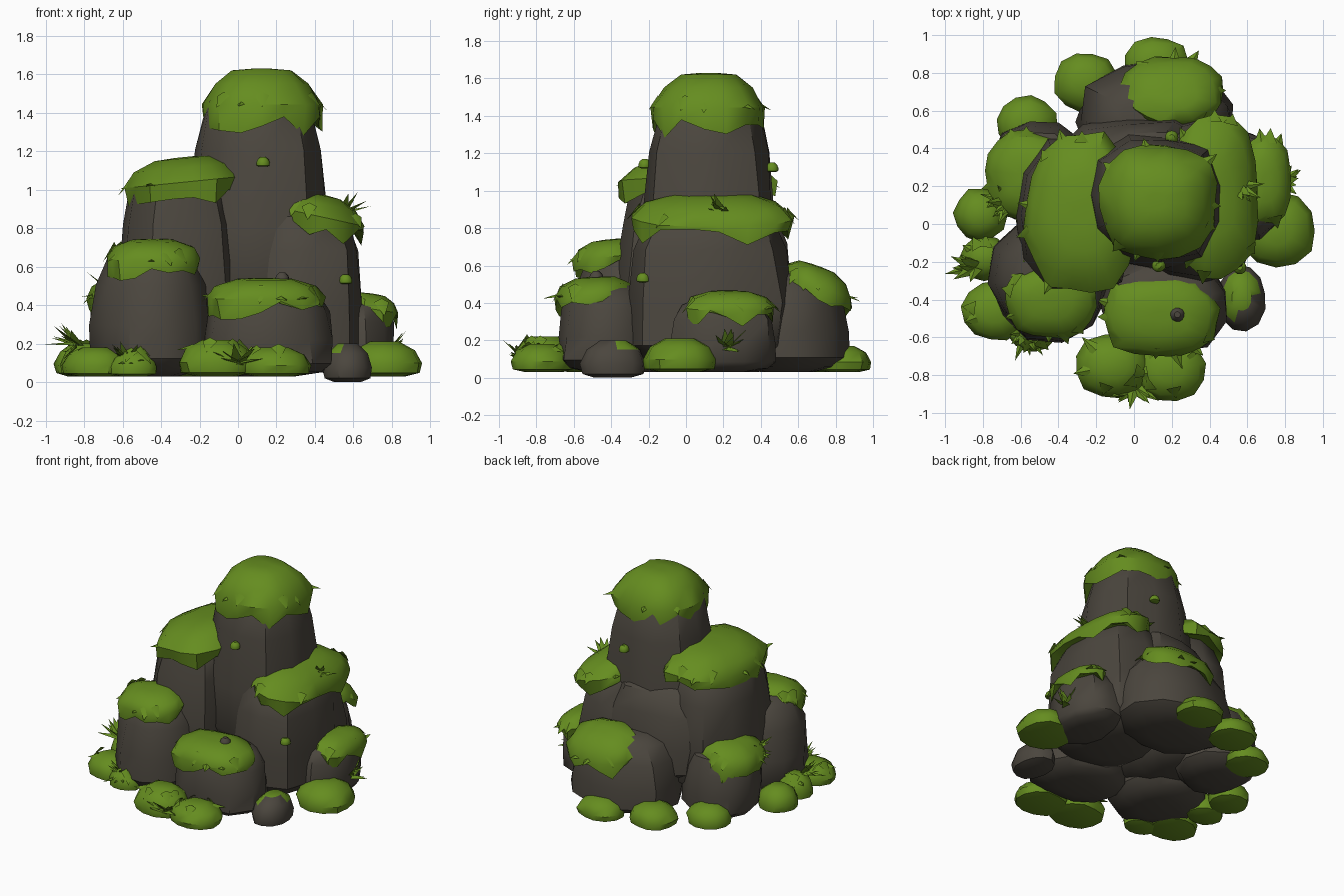
import bpy, bmesh, math, random
from mathutils import Vector

cube = bpy.data.objects.get("Cube")
if cube:
    bpy.data.objects.remove(cube, do_unlink=True)


def make_material(name, color):
    mat = bpy.data.materials.new(name)
    mat.use_nodes = True
    mat.diffuse_color = color
    shader = mat.node_tree.nodes["Principled BSDF"]
    shader.inputs["Base Color"].default_value = color
    shader.inputs["Roughness"].default_value = 0.9
    return mat


moss = make_material("moss green", (0.13, 0.265, 0.014, 1))
stone = make_material("dark stone", (0.07, 0.061, 0.048, 1))
parts = []


def finish(name, bm, materials):
    bmesh.ops.recalc_face_normals(bm, faces=bm.faces)
    mesh = bpy.data.meshes.new(name)
    bm.to_mesh(mesh)
    bm.free()
    for mat in materials:
        mesh.materials.append(mat)
    obj = bpy.data.objects.new(name, mesh)
    bpy.context.collection.objects.link(obj)
    parts.append(obj)
    return obj


def loft(bm, center, radii, profile, sides, rng, jitter, power=2.4, ragged=0, tilt=(0, 0)):
    """Stack squarish rings of (radius factor, height); ragged shakes the hem ring."""
    wobble = [1 + rng.uniform(-jitter, jitter) for _ in range(sides)]
    turn = rng.uniform(0, math.pi)
    rings = []
    for index, (scale, height) in enumerate(profile):
        ring = []
        for side in range(sides):
            angle = turn + math.tau * side / sides
            c, s = math.cos(angle), math.sin(angle)
            r = (abs(c) ** power + abs(s) ** power) ** (-1 / power)
            r *= scale * wobble[side] * (1 + rng.uniform(-jitter, jitter))
            x, y = c * r * radii[0], s * r * radii[1]
            z = height + x * tilt[0] + y * tilt[1]
            if index == 1:
                z += rng.uniform(-1, 1) * ragged
            ring.append(bm.verts.new((center[0] + x, center[1] + y, z)))
        rings.append(ring)
    for low, high in zip(rings, rings[1:]):
        for i in range(sides):
            j = (i + 1) % sides
            bm.faces.new((low[i], low[j], high[j], high[i]))
    for ring in (rings[0], rings[-1]):
        bm.faces.new(ring)
    return rings


def leaf(bm, root, direction, length, width):
    """A small folded blade growing out of the moss."""
    across = direction.cross(Vector((0, 0, 1))).normalized() * width
    fold = Vector((0, 0, width * 0.5))
    a, b, c, tip = [bm.verts.new(p) for p in (
        root - across, root + across, root + fold, root + direction * length)]
    for face in ((a, c, tip), (c, b, tip), (b, a, tip)):
        bm.faces.new(face)


def fringe(bm, ring, center, rng, count):
    for vert in rng.sample(ring, count):
        out = Vector((vert.co.x - center[0], vert.co.y - center[1], 0)).normalized()
        out.z = rng.uniform(-1.4, 0.3)
        leaf(bm, vert.co - out * 0.04, out.normalized(), rng.uniform(0.07, 0.11), 0.04)


def rock(name, x, y, rx, ry, low, high, taper, seed):
    rng = random.Random(seed)
    bm = bmesh.new()
    shape = ((0, 0.4), (0.05, 0.8), (0.14, 0.97), (0.4, 1), (0.72, 0.95), (0.92, 0.8), (1, 0.5))
    profile = [(r * (1 - taper * f), low + (high - low) * f) for f, r in shape]
    loft(bm, (x, y), (rx, ry), profile, 11, rng, 0.045)
    finish(name, bm, [stone])


def moss_cap(name, x, y, rx, ry, low, high, tilt, shoulder, seed):
    rng = random.Random(seed)
    bm = bmesh.new()
    shape = ((0.8, 0.25), (1.0, 0.0), (1.03, 0.38), (shoulder, 0.74), (0.5, 0.97), (0.15, 1.0))
    profile = [(r, low + (high - low) * f) for r, f in shape]
    rings = loft(bm, (x, y), (rx, ry), profile, 17, rng, 0.045, ragged=0.055, tilt=tilt)
    fringe(bm, rings[2], (x, y), rng, 8)
    finish(name, bm, [moss])


def mound(name, x, y, rx, ry, high, blades, seed, mat=moss, low=0.03):
    rng = random.Random(seed)
    bm = bmesh.new()
    shape = ((0.55, 0.0), (0.95, 0.1), (1.0, 0.38), (0.82, 0.75), (0.4, 1.0))
    profile = [(r, low + (high - low) * f) for r, f in shape]
    rings = loft(bm, (x, y), (rx, ry), profile, 12, rng, 0.035, power=2.1)
    fringe(bm, rings[3], (x, y), rng, blades)
    return finish(name, bm, [mat])


def tuft(name, x, y, z, heading, seed):
    rng = random.Random(seed)
    bm = bmesh.new()
    for _ in range(11):
        angle = math.radians(heading) + rng.uniform(-1.2, 1.2)
        out = Vector((math.cos(angle), math.sin(angle), rng.uniform(-0.3, 1.5))).normalized()
        leaf(bm, Vector((x, y, z)), out, rng.uniform(0.09, 0.17), 0.04)
    finish(name, bm, [moss])


# Stacked boulders: centre, radii, bottom, top, taper
boulders = (
    ("peak_rock", 0.11, 0.13, 0.42, 0.39, 0.3, 1.56, 0.2),
    ("core_rock", 0.0, 0.24, 0.46, 0.36, 0.2, 0.92, 0.15),
    ("upper_left_rock", 0.31, 0.12, 0.36, 0.45, 0.05, 0.93, 0.05),
    ("upper_right_rock", -0.31, 0.05, 0.34, 0.44, 0.1, 1.1, 0.08),
    ("front_right_rock", -0.45, -0.29, 0.33, 0.35, 0.03, 0.69, 0.2),
    ("front_rock", 0.16, -0.42, 0.35, 0.28, 0.03, 0.5, 0.1),
    ("back_rock", 0.12, 0.54, 0.44, 0.34, 0.03, 0.58, 0.15),
    ("lower_left_rock", 0.61, 0.2, 0.21, 0.29, 0.03, 0.42, 0.05),
    ("lower_right_rock", -0.5, 0.27, 0.28, 0.29, 0.03, 0.52, 0.08),
)
for seed, spec in enumerate(boulders):
    rock(*spec, seed + 1)

# Moss draped over each boulder: centre, radii, hem, crown, slope, shoulder
caps = (
    ("peak_moss", 0.12, 0.12, 0.3, 0.3, 1.33, 1.63, (0, 0), 0.8),
    ("upper_left_moss", 0.42, 0.15, 0.24, 0.42, 0.79, 0.98, (-0.22, 0), 0.86),
    ("upper_right_moss", -0.28, 0.06, 0.29, 0.41, 0.96, 1.17, (0.1, 0), 0.86),
    ("front_right_moss", -0.44, -0.41, 0.23, 0.19, 0.59, 0.74, (0, 0.1), 0.86),
    ("front_moss", 0.14, -0.49, 0.3, 0.21, 0.38, 0.54, (0, 0.05), 0.86),
    ("back_moss", 0.2, 0.7, 0.26, 0.18, 0.42, 0.6, (0, -0.35), 0.86),
    ("lower_left_moss", 0.7, 0.23, 0.13, 0.23, 0.33, 0.46, (-0.15, 0), 0.86),
    ("lower_right_moss", -0.57, 0.26, 0.21, 0.23, 0.4, 0.57, (0.15, 0), 0.86),
)
for seed, spec in enumerate(caps):
    moss_cap(*spec, seed + 30)

# Moss mounds around the foot: centre, radii, height, leaf count
mounds = (
    ("front_mound", -0.11, -0.75, 0.2, 0.17, 0.22, 6),
    ("front_left_mound", 0.19, -0.77, 0.19, 0.17, 0.18, 6),
    ("front_right_mound", -0.74, -0.46, 0.17, 0.16, 0.18, 4),
    ("front_right_small_mound", -0.54, -0.58, 0.12, 0.1, 0.16, 4),
    ("right_mound", -0.81, 0.05, 0.14, 0.14, 0.2, 0),
    ("right_small_mound", -0.79, -0.18, 0.13, 0.12, 0.2, 4),
    ("back_right_mound", -0.57, 0.53, 0.16, 0.15, 0.18, 0),
    ("back_mound", -0.25, 0.75, 0.17, 0.16, 0.18, 2),
    ("back_left_mound", 0.12, 0.84, 0.17, 0.15, 0.17, 0),
    ("left_mound", 0.76, -0.03, 0.2, 0.2, 0.21, 0),
)
for seed, spec in enumerate(mounds):
    mound(*spec, seed + 60)

# Loose stone, mossy on its upper rear side
loose = mound("loose_stone", 0.57, -0.39, 0.13, 0.17, 0.2, 0, 80, mat=stone, low=0.0)
loose.data.materials.append(moss)
for face in loose.data.polygons:
    if face.normal.z > 0.45 and face.normal.y - face.normal.x > -0.5:
        face.material_index = 1

# Little moss clumps and a pebble
for seed, (x, y, z) in enumerate(((0.13, -0.22, 1.12), (0.2, 0.46, 1.1), (0.56, -0.23, 0.51))):
    mound(f"moss_clump_{seed + 1}", x, y, 0.035, 0.035, z + 0.05, 0, seed + 90, low=z)
mound("pebble", 0.23, -0.48, 0.04, 0.04, 0.57, 0, 95, mat=stone, low=0.5)

# Grass tufts
tufts = (
    ("right_tuft", -0.84, -0.23, 0.19, 190),
    ("front_tuft", 0.0, -0.86, 0.09, 270),
    ("left_tuft", 0.78, 0.22, 0.15, 20),
    ("upper_left_tuft", 0.54, 0.2, 0.87, 0),
    ("lower_right_tuft", -0.66, 0.12, 0.46, 180),
    ("front_right_tuft", -0.57, -0.57, 0.1, 250),
)
for seed, spec in enumerate(tufts):
    tuft(*spec, seed + 120)

# Soft shading with creases kept
bpy.ops.object.select_all(action="DESELECT")
for obj in parts:
    obj.select_set(True)
bpy.context.view_layer.objects.active = parts[0]
bpy.ops.object.shade_smooth_by_angle(angle=math.radians(40))
